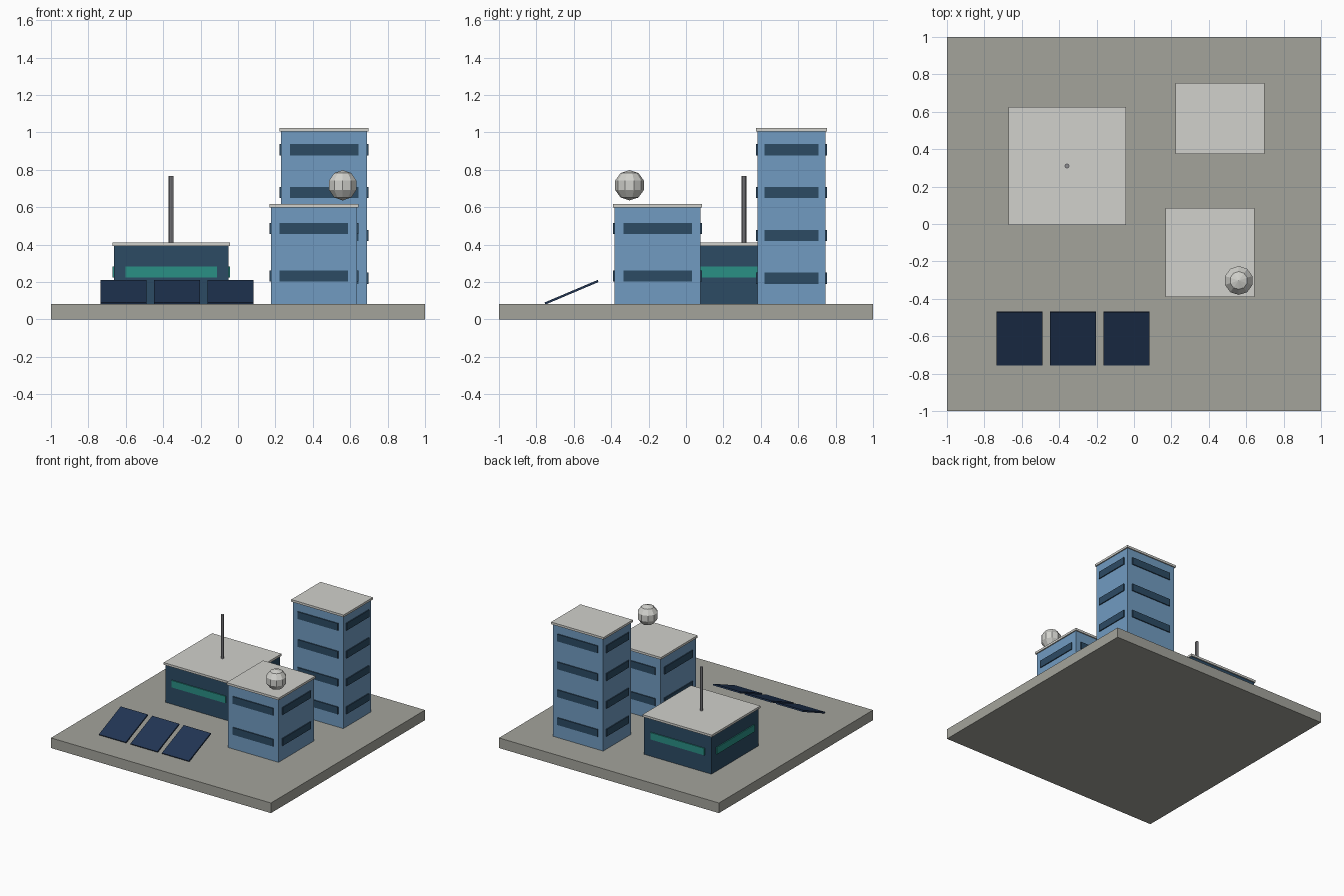
import bpy
from math import radians

if "Cube" in bpy.data.objects:
    bpy.data.objects.remove(bpy.data.objects["Cube"])


def material(name, r, g, b):
    m = bpy.data.materials.new(name)
    m.diffuse_color = [(c / 255) ** 2.2 for c in (r, g, b)] + [1]
    m.use_nodes = True
    m.node_tree.nodes["Principled BSDF"].inputs["Base Color"].default_value = m.diffuse_color
    return m


STONE = material("stone", 162, 162, 154)
ROOF = material("roof", 208, 208, 203)
BLUE = material("blue_wall", 112, 154, 192)
NAVY = material("navy_wall", 48, 76, 100)
TEAL = material("teal_glass", 46, 142, 132)
PANEL = material("panel", 38, 56, 84)
METAL = material("metal", 140, 140, 144)
DOME = material("dome", 208, 208, 203)


def finish(name, mat):
    ob = bpy.context.object
    ob.name = name
    ob.data.materials.append(mat)
    return ob


def box(name, center, size, mat, tilt=0):
    bpy.ops.mesh.primitive_cube_add(size=1, location=center, rotation=(tilt, 0, 0))
    bpy.context.object.scale = size
    return finish(name, mat)


GROUND = 0.083


def building(name, x, y, w, d, top, wall, glass, levels, band_h):
    """Block with a thin overhanging roof and window bands on all four sides."""
    box(name + "_walls", (x, y, (GROUND + top) / 2), (w, d, top - GROUND), wall)
    box(name + "_roof", (x, y, top + 0.008), (w + 0.018, d + 0.018, 0.018), ROOF)
    for i, z in enumerate(levels):
        for s, side in ((-1, "a"), (1, "b")):
            box(f"{name}_window_y_{side}{i}", (x, y + s * d / 2, z),
                (w * 0.8, 0.016, band_h), glass)
            box(f"{name}_window_x_{side}{i}", (x + s * w / 2, y, z),
                (0.016, d * 0.8, band_h), glass)


# Ground slab
box("base_slab", (0, 0, GROUND / 2), (2, 2, GROUND), STONE)

# Three buildings
building("low_hall", -0.357, 0.31, 0.612, 0.612, 0.393, NAVY, TEAL, [0.253], 0.057)
building("mid_block", 0.406, -0.152, 0.458, 0.458, 0.6, BLUE, NAVY, [0.233, 0.487], 0.059)
building("tower", 0.46, 0.564, 0.458, 0.362, 1.005, BLUE, NAVY,
         [0.22 + 0.229 * i for i in range(4)], 0.059)

# Mast on the hall
bpy.ops.mesh.primitive_cylinder_add(vertices=8, radius=0.013, depth=0.367,
                                    location=(-0.358, 0.31, 0.584))
finish("mast", METAL)

# Faceted ball hovering above the mid block
bpy.ops.mesh.primitive_uv_sphere_add(segments=10, ring_count=5, radius=0.081,
                                     location=(0.56, -0.302, 0.717))
finish("radar_ball", DOME)

# Row of tilted solar panels
for i in range(3):
    box(f"solar_panel_{i}", (-0.613 + 0.2865 * i, -0.612, 0.145),
        (0.245, 0.309, 0.012), PANEL, radians(23))
